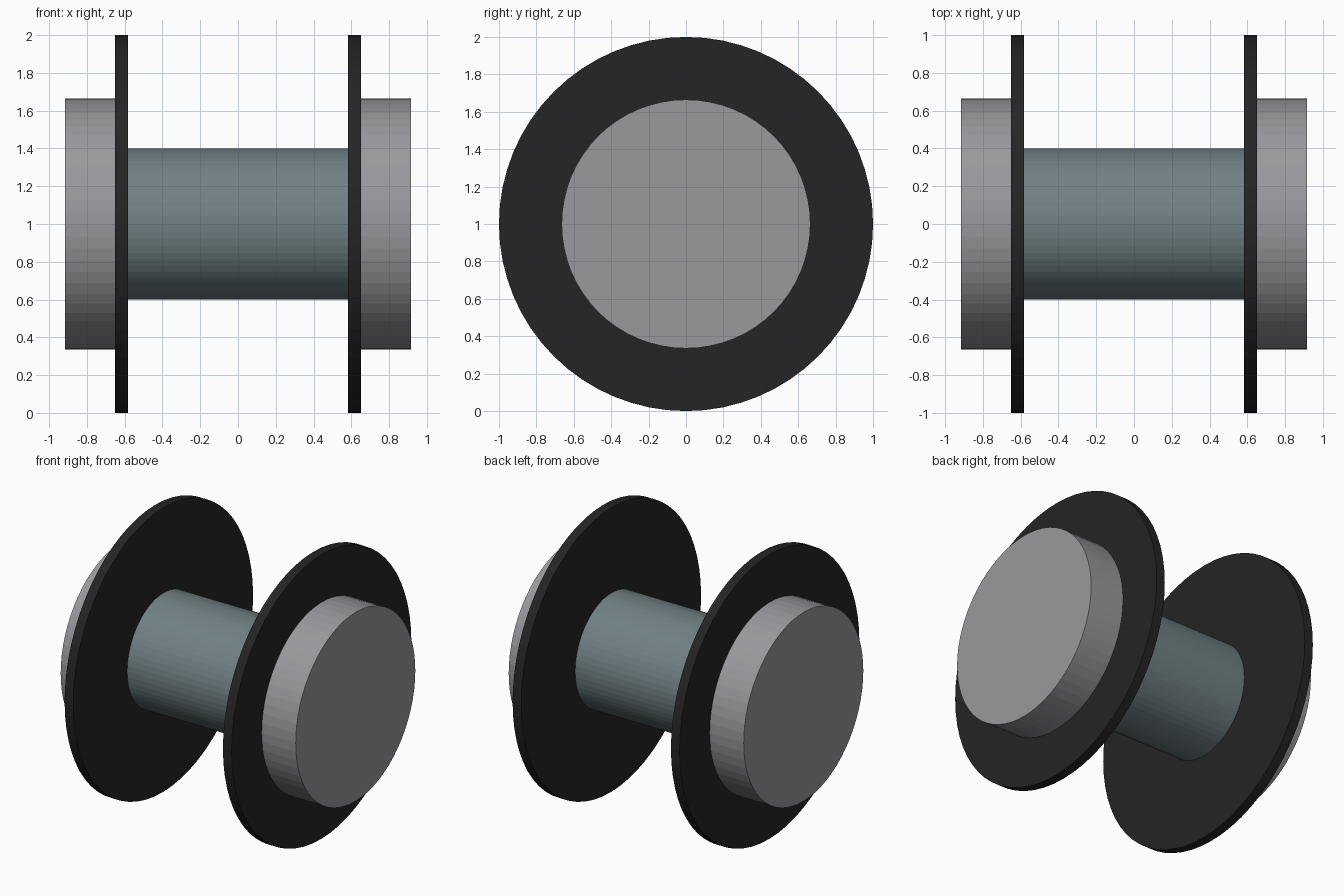
import bpy
import math

if "Cube" in bpy.data.objects:
    bpy.data.objects.remove(bpy.data.objects["Cube"])

SIDES = 64
AXLE_Z = 1.0


def material(name, rgb):
    m = bpy.data.materials.new(name)
    m.diffuse_color = (*rgb, 1.0)
    m.use_nodes = True
    m.node_tree.nodes["Principled BSDF"].inputs["Base Color"].default_value = m.diffuse_color
    return m


steel_blue = material("blue grey", (0.165, 0.22, 0.235))
light_grey = material("light grey", (0.32, 0.315, 0.335))
black = material("black", (0.018, 0.018, 0.018))


def disc(name, x0, x1, radius, mat):
    """Cylinder lying along x between x0 and x1."""
    bpy.ops.mesh.primitive_cylinder_add(
        vertices=SIDES, radius=radius, depth=abs(x1 - x0),
        location=((x0 + x1) / 2, 0, AXLE_Z), rotation=(0, math.pi / 2, 0))
    ob = bpy.context.object
    ob.name = name
    ob.data.materials.append(mat)
    return ob


# Central bar
disc("axle", -0.585, 0.585, 0.4, steel_blue)

# Thin wide flange and thick end cap on each side
for side, s in (("left", -1), ("right", 1)):
    disc(f"{side}_flange", s * 0.583, s * 0.65, 1.0, black)
    disc(f"{side}_end_cap", s * 0.65, s * 0.915, 0.665, light_grey)
